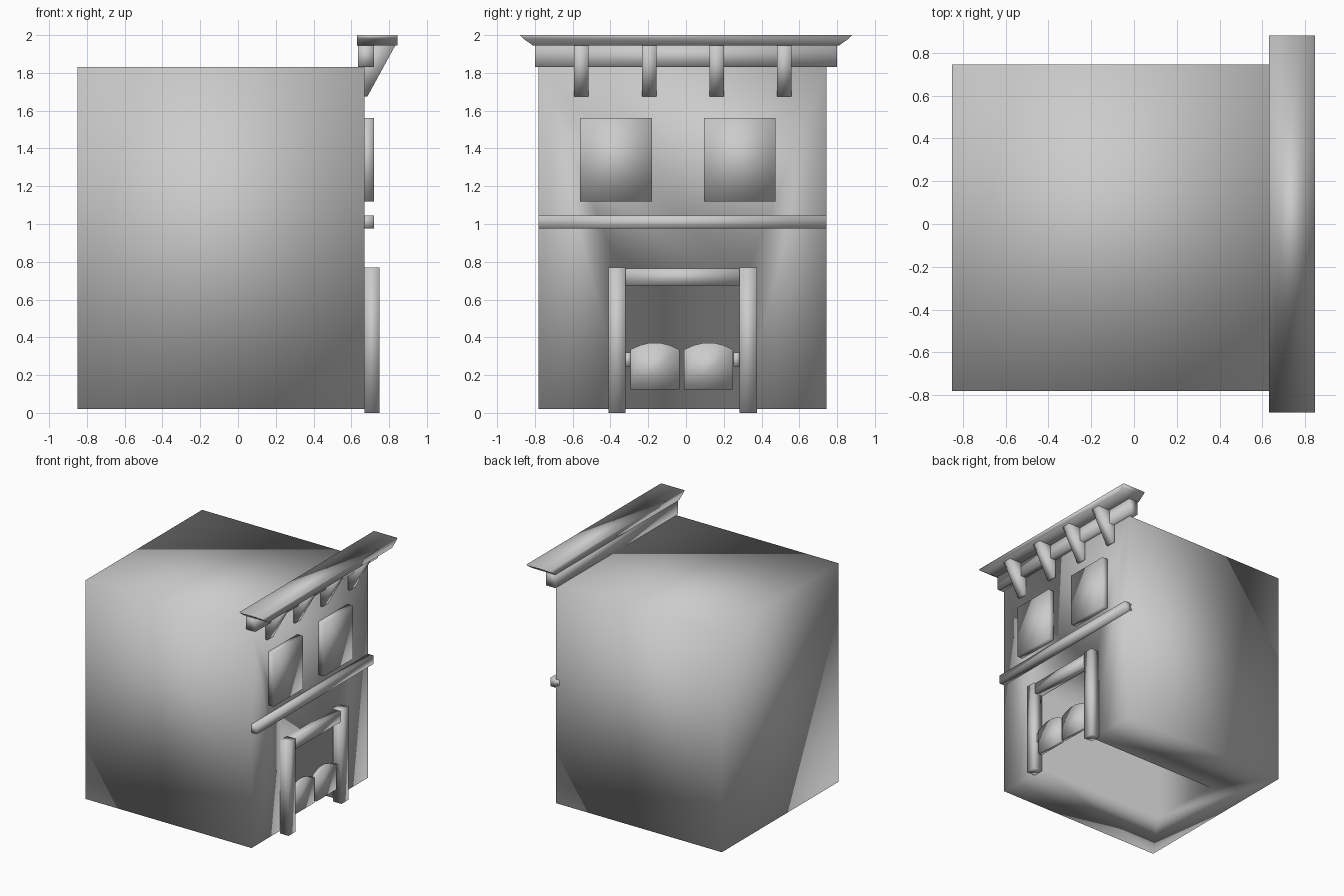
import bpy
import bmesh

if "Cube" in bpy.data.objects:
    bpy.data.objects.remove(bpy.data.objects["Cube"])


def finish(name, bm):
    bmesh.ops.recalc_face_normals(bm, faces=bm.faces[:])
    me = bpy.data.meshes.new(name)
    bm.to_mesh(me)
    bm.free()
    me.shade_smooth()
    ob = bpy.data.objects.new(name, me)
    bpy.context.collection.objects.link(ob)
    return ob


def prism(name, pts, offset):
    """Extrude a flat outline by an offset vector."""
    bm = bmesh.new()
    face = bm.faces.new([bm.verts.new(p) for p in pts])
    new = bmesh.ops.extrude_face_region(bm, geom=[face])["geom"]
    verts = [v for v in new if isinstance(v, bmesh.types.BMVert)]
    bmesh.ops.translate(bm, vec=offset, verts=verts)
    return finish(name, bm)


def box(name, x, y, z):
    pts = [(x[0], y[0], z[0]), (x[1], y[0], z[0]), (x[1], y[1], z[0]), (x[0], y[1], z[0])]
    return prism(name, pts, (0, 0, z[1] - z[0]))


# Building body with a doorway passage open at the front and underneath
body = box("building_body", (-0.85, 0.67), (-0.78, 0.745), (0.02, 1.83))
cutter = box("doorway_cutter", (-0.52, 0.9), (-0.325, 0.30), (-0.2, 0.69))
cutter.hide_render = True
cutter.hide_set(True)
mod = body.modifiers.new("doorway", "BOOLEAN")
mod.operation = "DIFFERENCE"
mod.solver = "EXACT"
mod.object = cutter

# Roof cornice: flared cap over a beam
prism("cornice_cap",
      [(0.63, -0.81, 1.945), (0.63, 0.81, 1.945), (0.63, 0.86, 1.98), (0.63, 0.88, 2.0),
       (0.63, -0.88, 2.0), (0.63, -0.86, 1.98)], (0.215, 0, 0))
box("cornice_beam", (0.635, 0.72), (-0.80, 0.80), (1.83, 1.95))

# Wedge brackets under the cornice
for i, y in enumerate((-0.555, -0.195, 0.163, 0.52)):
    prism(f"bracket_{i + 1}",
          [(0.66, y - 0.039, 1.95), (0.835, y - 0.039, 1.95),
           (0.685, y - 0.039, 1.675), (0.66, y - 0.039, 1.675)], (0, 0.078, 0))

# Belt beam between the storeys
box("belt_beam", (0.635, 0.72), (-0.78, 0.745), (0.975, 1.045))

# Upper windows
for side, y in (("left", -0.37), ("right", 0.285)):
    box(f"window_{side}", (0.65, 0.72), (y - 0.19, y + 0.19), (1.12, 1.56))

# Door frame
box("door_post_left", (0.67, 0.75), (-0.41, -0.32), (0, 0.77))
box("door_post_right", (0.67, 0.75), (0.283, 0.375), (0, 0.77))
box("door_lintel", (0.67, 0.74), (-0.32, 0.29), (0.675, 0.765))

# Swinging half doors with arched tops, and their hinges
for side, y0, hinge in (("left", -0.295, -0.308), ("right", -0.01, 0.267)):
    w = 0.26
    top = [(0, 0.335), (0.2, 0.358), (0.38, 0.37), (0.62, 0.37), (0.8, 0.358), (1, 0.335)]
    pts = [(0.69, y0 + w, 0.125), (0.69, y0, 0.125)] + [(0.69, y0 + w * t, z) for t, z in top]
    prism(f"half_door_{side}", pts, (0.035, 0, 0))
    box(f"hinge_{side}", (0.695, 0.72), (hinge - 0.016, hinge + 0.016), (0.245, 0.32))
